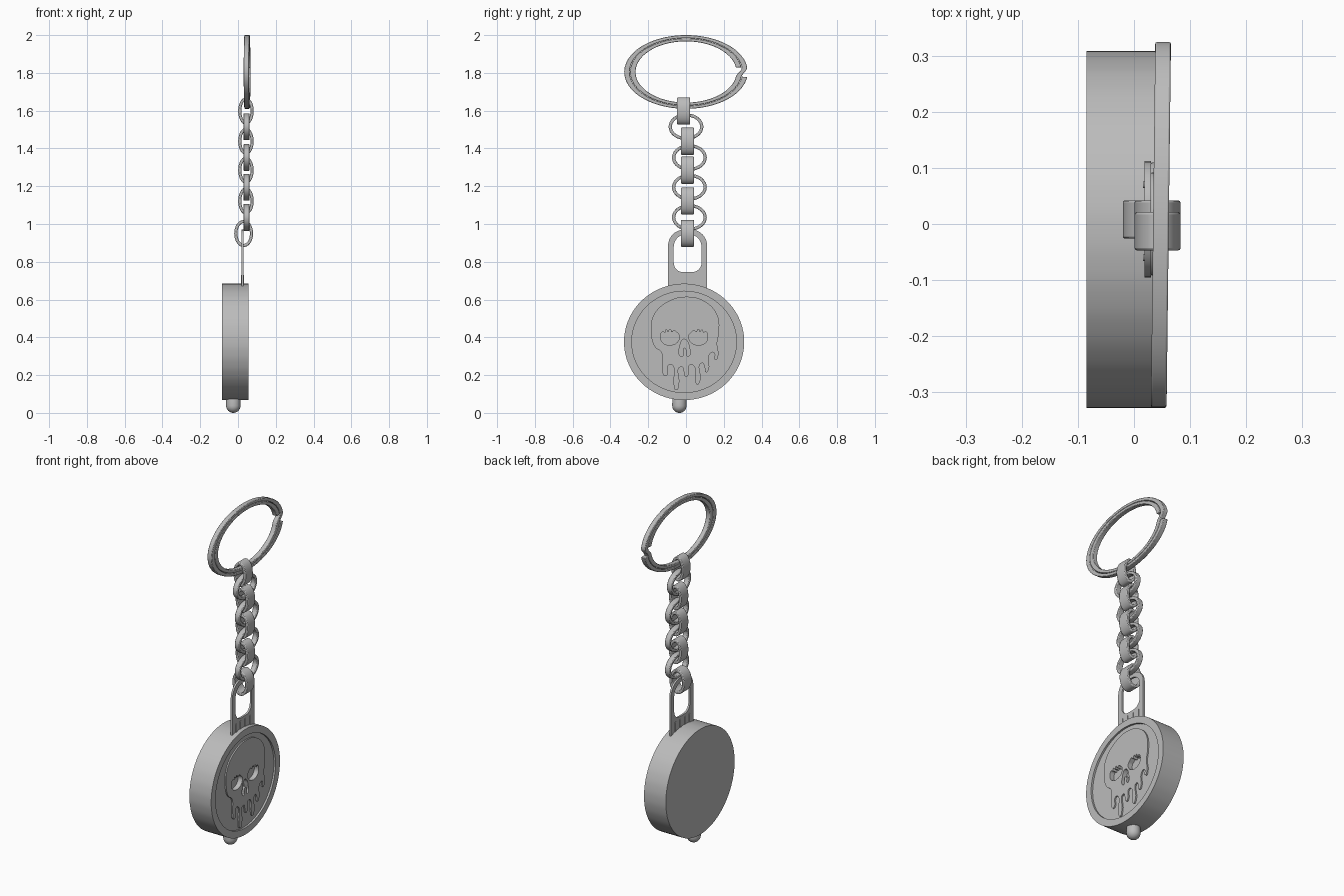
import bpy, bmesh
from math import sin, cos, pi, tau
from mathutils import Matrix

cube = bpy.data.objects.get("Cube")
if cube:
    bpy.data.objects.remove(cube)

steel = bpy.data.materials.new("brushed grey")
steel.use_nodes = True
GREY = (0.5, 0.5, 0.5, 1)
steel.diffuse_color = GREY
steel.node_tree.nodes["Principled BSDF"].inputs["Base Color"].default_value = GREY

# Local XY of flat outlines maps to world YZ, facing +x
SIDEWAYS = Matrix(((0, 0, 1, 0), (1, 0, 0, 0), (0, 1, 0, 0), (0, 0, 0, 1)))


def finish(ob):
    bpy.ops.object.select_all(action='DESELECT')
    ob.select_set(True)
    bpy.context.view_layer.objects.active = ob
    bpy.ops.object.shade_smooth_by_angle(angle=0.6)


def plate(name, outlines, x0, x1, smooth=True):
    """Extruded flat shape; outlines inside the first one become holes."""
    cu = bpy.data.curves.new(name, 'CURVE')
    cu.dimensions, cu.fill_mode = '2D', 'BOTH'
    cu.resolution_u = 6
    cu.extrude = (x1 - x0) / 2
    for pts in outlines:
        sp = cu.splines.new('BEZIER')
        sp.bezier_points.add(len(pts) - 1)
        sp.use_cyclic_u = True
        for bp, (y, z) in zip(sp.bezier_points, pts):
            bp.co = (y, z, 0)
            bp.handle_left_type = bp.handle_right_type = 'AUTO' if smooth else 'VECTOR'
    ob = bpy.data.objects.new(name, cu)
    bpy.context.collection.objects.link(ob)
    bpy.ops.object.select_all(action='DESELECT')
    ob.select_set(True)
    bpy.context.view_layer.objects.active = ob
    bpy.ops.object.convert(target='MESH')
    ob = bpy.context.object
    ob.data.transform(Matrix.Translation(((x0 + x1) / 2, 0, 0)) @ SIDEWAYS)
    ob.data.materials.clear()
    ob.data.materials.append(steel)
    finish(ob)
    return ob


def sweep(name, rings, closed, bevel=0.0):
    """Skin a run of four-cornered sections."""
    bm = bmesh.new()
    loops = [[bm.verts.new(p) for p in r] for r in rings]
    pairs = list(zip(loops, loops[1:]))
    if closed:
        pairs.append((loops[-1], loops[0]))
    else:
        bm.faces.new(loops[0])
        bm.faces.new(loops[-1])
    for a, b in pairs:
        for i in range(4):
            j = (i + 1) % 4
            bm.faces.new((a[i], a[j], b[j], b[i]))
    bmesh.ops.recalc_face_normals(bm, faces=bm.faces)
    me = bpy.data.meshes.new(name)
    bm.to_mesh(me)
    bm.free()
    me.materials.append(steel)
    ob = bpy.data.objects.new(name, me)
    bpy.context.collection.objects.link(ob)
    finish(ob)
    if bevel:
        mod = ob.modifiers.new("soft edges", 'BEVEL')
        mod.width, mod.segments, mod.limit_method = bevel, 2, 'ANGLE'
    return ob


def section(t, ra, rb, thick, half):
    """Corners as (across, along, up) for one angle of an oval band."""
    return [((ra - d) * cos(t), w, (rb - d) * sin(t))
            for d, w in ((0, -half), (0, half), (thick, half), (thick, -half))]


def link(name, centre, ra, rb, half, edge_on):
    cx, cy, cz = centre
    rings = []
    for k in range(40):
        sec = section(tau * k / 40, ra, rb, 0.017, half)
        rings.append([(cx + a, cy + w, cz + u) if edge_on else (cx + w, cy + a, cz + u)
                      for a, w, u in sec])
    return sweep(name, rings, True, 0.004)


def oval(ry, rz, cy=-0.01, cz=0.376, n=32):
    return [(cy + ry * cos(tau * k / n), cz + rz * sin(tau * k / n)) for k in range(n)]


def arch(y0, y1, z0, z1, r_top, r_low):
    """Rounded rectangle with separate top and bottom corner radii."""
    pts = []
    for cy, cz, r, start in ((y1 - r_top, z1 - r_top, r_top, 0), (y0 + r_top, z1 - r_top, r_top, 1),
                             (y0 + r_low, z0 + r_low, r_low, 2), (y1 - r_low, z0 + r_low, r_low, 3)):
        for k in range(9):
            t = (start + k / 8) * pi / 2
            pts.append((cy + r * cos(t), cz + r * sin(t)))
    return pts


# Skull openings: each eye has a dripping upper edge
def eye(cy, cz, flip):
    shape = ((-50, 5), (-38, 30), (-27, 24), (-20, 40), (-10, 28), (0, 42), (10, 27),
             (22, 36), (34, 28), (50, 8), (42, -22), (18, -38), (-15, -40), (-40, -26))
    return [(cy + flip * a / 1000, cz + b / 1000) for a, b in shape]


nose = [(-.036, .31), (-.033, .35), (-.02, .385), (-.008, .39), (.006, .38), (.018, .345),
        (.021, .31), (.008, .3), (.002, .335), (-.008, .345), (-.015, .335), (-.02, .3)]
openings = [eye(-0.085, 0.4, 1), eye(0.065, 0.4, -1), nose]

# Skull silhouette: dome, then drips along the jaw
skull = [(.01, .615), (.1, .59), (.165, .52), (.175, .43), (.165, .37), (.17, .3), (.157, .28),
         (.147, .32), (.125, .31), (.12, .23), (.107, .215), (.097, .25), (.085, .265),
         (.075, .17), (.06, .15), (.048, .18), (.04, .25), (.02, .255), (.012, .2), (0, .19),
         (-.012, .22), (-.025, .245), (-.037, .15), (-.052, .12), (-.066, .16), (-.07, .25),
         (-.09, .255), (-.1, .2), (-.113, .195), (-.125, .24), (-.13, .32), (-.165, .35),
         (-.185, .43), (-.17, .52), (-.095, .59)]

# Round case with rim, recessed face and raised relief
plate("case_body", [oval(0.318, 0.308)], -0.085, 0.025)
plate("case_rim", [oval(0.318, 0.308), oval(0.277, 0.268)], 0.025, 0.056)
plate("case_face", [oval(0.29, 0.28)] + openings, 0.02, 0.045)
plate("skull_relief", [skull] + openings, 0.044, 0.053)

# Hanger tab with ribs at its foot
plate("hanger_tab", [arch(-0.095, 0.112, 0.62, 0.97, 0.085, 0.01),
                     arch(-0.065, 0.082, 0.745, 0.945, 0.065, 0.05)], 0.019, 0.03, False)
for i, y in enumerate((-0.06, -0.02, 0.025, 0.07)):
    plate(f"tab_rib_{i + 1}", [arch(y - 0.006, y + 0.006, 0.64, 0.73, 0.005, 0.005)],
          0.016, 0.033, False)

# Rounded button under the case
bm = bmesh.new()
bmesh.ops.create_uvsphere(bm, u_segments=32, v_segments=16, radius=0.038)
for v in bm.verts:
    v.co.z = v.co.z + 0.04 if v.co.z > 0.001 else v.co.z
bmesh.ops.translate(bm, verts=bm.verts, vec=(-0.025, -0.035, 0.038))
me = bpy.data.meshes.new("bottom_button")
bm.to_mesh(me)
bm.free()
me.materials.append(steel)
button = bpy.data.objects.new("bottom_button", me)
bpy.context.collection.objects.link(button)
finish(button)

# Chain: wide edge-on links alternating with narrow facing links
for i, (x, y, z) in enumerate(((.042, -.013, 1.598), (.042, .008, 1.438), (.042, .008, 1.285),
                               (.042, .008, 1.122), (.03, .008, .95))):
    link(f"wide_link_{i + 1}", (x, y, z), 0.05 if i == 4 else 0.041, 0.072, 0.034, True)
for i, z in enumerate((1.515, 1.352, 1.195, 1.035)):
    link(f"narrow_link_{i + 1}", (0.045, 0 if i == 0 else 0.018, z), 0.092, 0.071, 0.016, False)

# Split ring: two flat turns joined by a short crossover
rings = []
STEPS, JOG = 192, 0.14
for k in range(STEPS + 1):
    t = JOG + (2 * tau - 2 * JOG) * k / STEPS
    s = min(max((t - tau + JOG) / (2 * JOG), 0), 1)
    grow = 0.031 * s * s * (3 - 2 * s)
    ry = 0.296 + grow
    rz = 0.178 + grow * 0.55
    ring = []
    for d, w in ((0, -1), (0, 1), (1, 1), (1, -1)):
        y = (ry - 0.029 * d) * cos(t)
        z = 1.805 + (rz - 0.016 * d) * sin(t)
        ring.append((0.048 + 0.012 * y + 0.014 * w, y, z))
    rings.append(ring)
sweep("split_ring", rings, False, 0.003)
